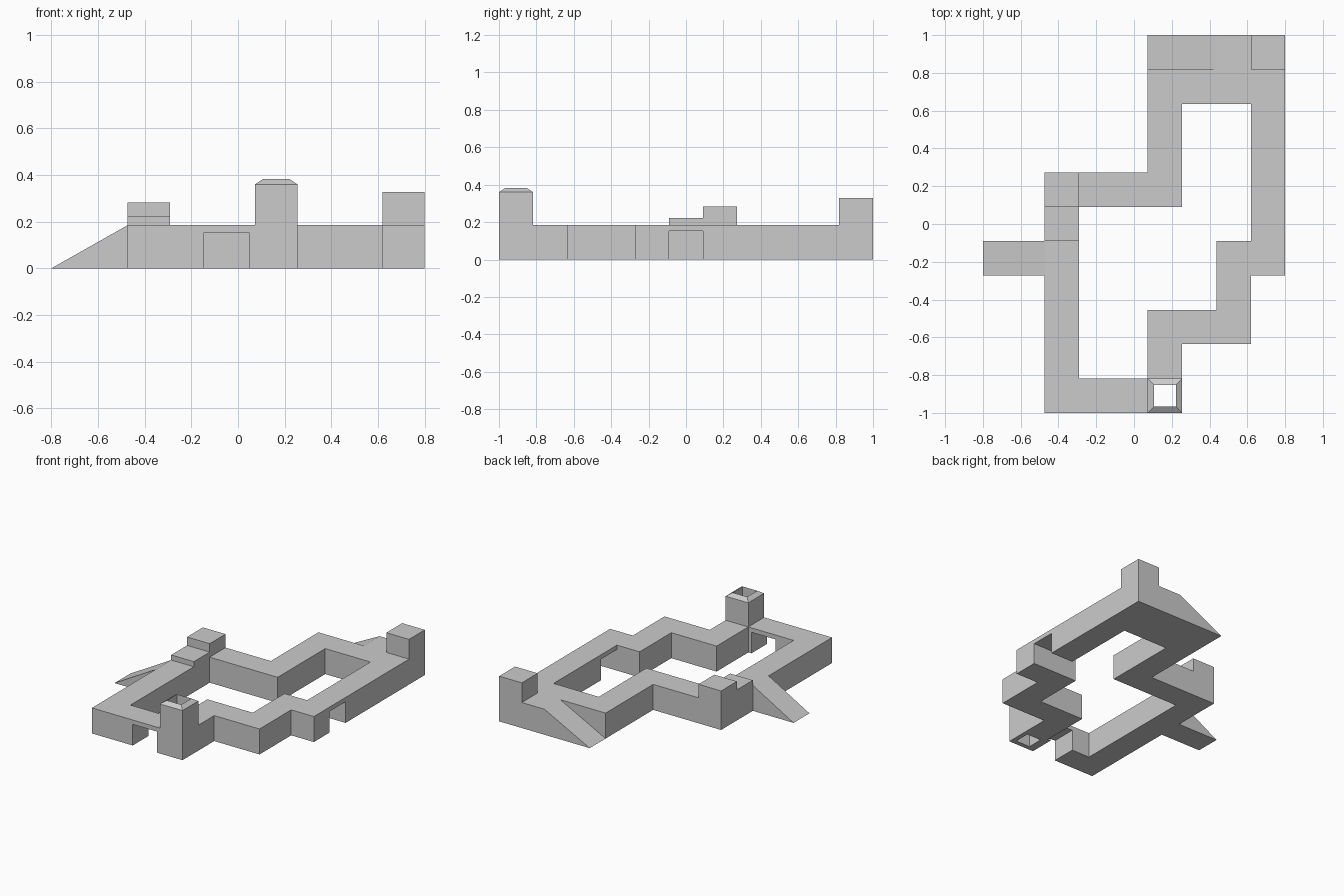
import bpy, bmesh

if "Cube" in bpy.data.objects:
    bpy.data.objects.remove(bpy.data.objects["Cube"])

C = 2 / 11            # plan cell size
X0, Y0 = 0.8 - 7 * C, -1.0
H = 0.185             # wall height


def px(i):
    return X0 + i * C


def py(j):
    return Y0 + j * C


def finish(name, bm):
    bmesh.ops.recalc_face_normals(bm, faces=bm.faces)
    me = bpy.data.meshes.new(name)
    bm.to_mesh(me)
    bm.free()
    ob = bpy.data.objects.new(name, me)
    bpy.context.collection.objects.link(ob)
    return ob


def extruded(name, polygons, offset):
    """Fill the polygons and extrude them together by offset."""
    bm = bmesh.new()
    for poly in polygons:
        bm.faces.new([bm.verts.new(p) for p in poly])
    bmesh.ops.remove_doubles(bm, verts=bm.verts, dist=1e-4)
    res = bmesh.ops.extrude_face_region(bm, geom=bm.faces[:])
    moved = [v for v in res["geom"] if isinstance(v, bmesh.types.BMVert)]
    bmesh.ops.translate(bm, verts=moved, vec=offset)
    return finish(name, bm)


def rect(x0, x1, y0, y1, z):
    return [(x0, y0, z), (x1, y0, z), (x1, y1, z), (x0, y1, z)]


def box(name, x0, x1, y0, y1, z0, z1):
    return extruded(name, [rect(x0, x1, y0, y1, z0)], (0, 0, z1 - z0))


def turret(name, i, j, top):
    return box(name, px(i), px(i + 1), py(j), py(j + 1), H, top)


def ramp(name, x0, x1, j):
    side = [(x0, py(j), 0), (x1, py(j), 0), (x1, py(j), H)]
    return extruded(name, [side], (0, C, 0))


# Wall ring, drawn as a plan seen from above (back row first)
PLAN = [
    ".....##",
    "...####",
    "...#..#",
    "...#..#",
    "####..#",
    "#.....#",
    "#....##",
    "#....#.",
    "#..###.",
    "#..#...",
    "###....",
]
cells = [rect(px(i), px(i + 1), py(j), py(j + 1), 0)
         for j, row in enumerate(reversed(PLAN))
         for i, ch in enumerate(row) if ch == "#"]
wall = extruded("wall_ring", cells, (0, 0, H))

# Gateways through the front and right walls
gates = [
    box("front_gate_cutter", -0.145, 0.048, -1.1, -0.75, -0.1, 0.153),
    box("right_gate_cutter", 0.60, 0.9, py(5), py(6), -0.1, 0.153),
]
for g in gates:
    m = wall.modifiers.new(g.name, "BOOLEAN")
    m.operation = "DIFFERENCE"
    m.solver = "EXACT"
    m.object = g
    g.hide_render = True
    g.hide_set(True)

# Raised blocks on the wall
turret("left_turret", 0, 6, 0.283)
turret("left_step", 0, 5, 0.222)
turret("back_corner_turret", 6, 10, 0.328)

# Ramps up to the wall top
ramp("left_ramp", -0.8, px(0), 4)
ramp("back_ramp", px(3), px(5), 10)

# Hollow front tower: outer wall, sloped rim, open shaft
bm = bmesh.new()
rings = []
for inset, z in [(0, 0), (0, 0.36), (0.033, 0.382), (0.033, 0)]:
    r = rect(px(3) + inset, px(4) - inset, py(0) + inset, py(1) - inset, z)
    rings.append([bm.verts.new(p) for p in r])
for k in range(4):
    a, b = rings[k], rings[(k + 1) % 4]
    for n in range(4):
        m = (n + 1) % 4
        bm.faces.new((a[n], a[m], b[m], b[n]))
finish("front_tower", bm)
